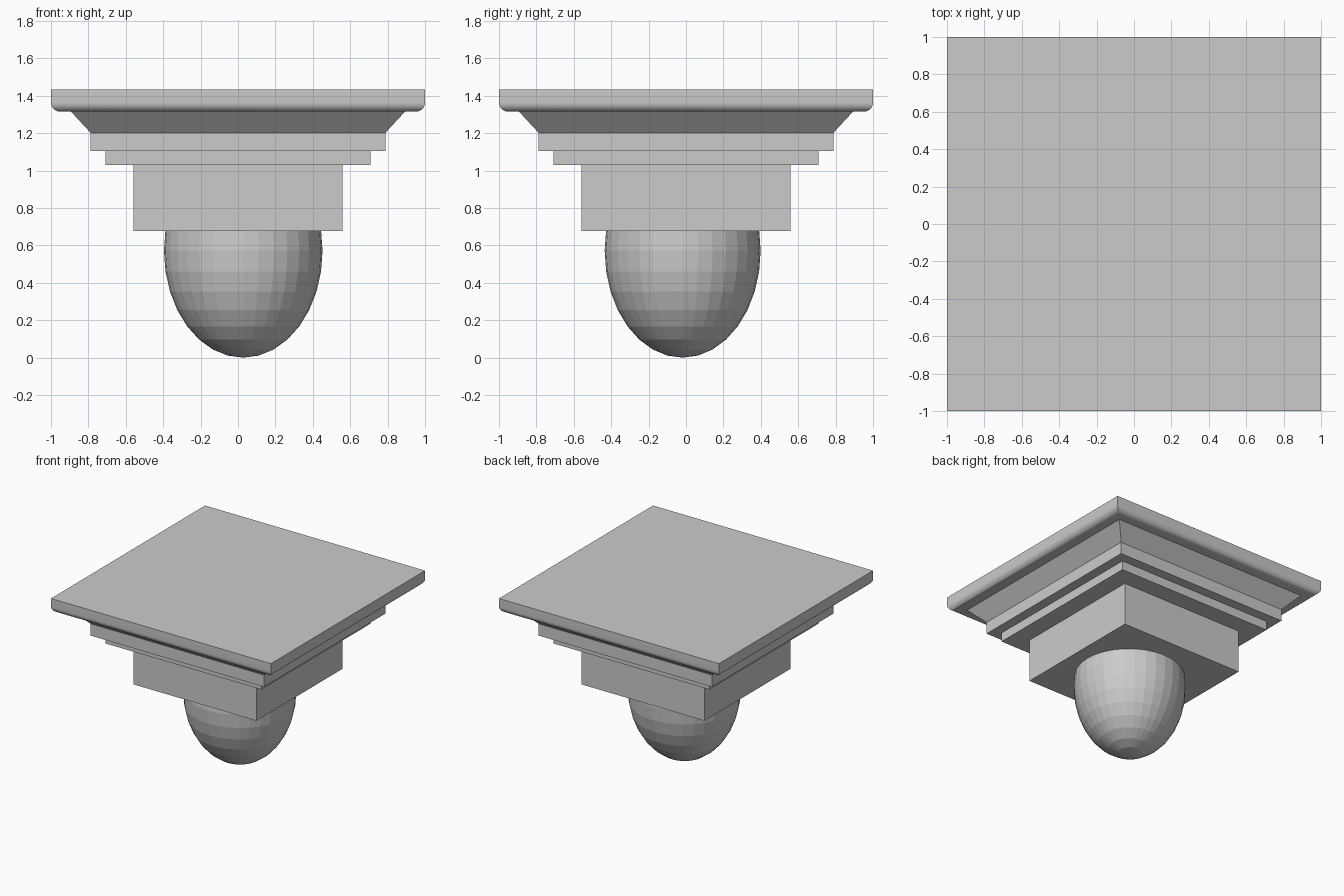
import bpy, bmesh, math

if "Cube" in bpy.data.objects:
    bpy.data.objects.remove(bpy.data.objects["Cube"])


def square_loft(name, profile):
    """Closed square solid from (half width, z) points listed top to bottom."""
    bm = bmesh.new()
    rings = [[bm.verts.new((sx * h, sy * h, z))
              for sx, sy in ((-1, -1), (1, -1), (1, 1), (-1, 1))]
             for h, z in profile]
    for a, b in zip(rings, rings[1:]):
        for i in range(4):
            j = (i + 1) % 4
            bm.faces.new((a[i], b[i], b[j], a[j]))
    bm.faces.new(rings[0])
    bm.faces.new(rings[-1][::-1])
    bmesh.ops.recalc_face_normals(bm, faces=bm.faces)
    mesh = bpy.data.meshes.new(name)
    bm.to_mesh(mesh)
    bm.free()
    obj = bpy.data.objects.new(name, mesh)
    bpy.context.collection.objects.link(obj)
    return obj


# Top slab with a rounded lower edge
radius, bottom, steps = 0.05, 1.315, 8
arc = [(1 - radius + radius * math.cos(t), bottom + radius - radius * math.sin(t))
       for t in (math.pi / 2 * i / steps for i in range(steps + 1))]
slab = square_loft("top_slab", [(1, 1.433)] + arc)
bpy.context.view_layer.objects.active = slab
slab.select_set(True)
bpy.ops.object.shade_smooth_by_angle(angle=math.radians(30))

# Sloped and stepped mouldings
square_loft("stepped_moulding", [(0.893, 1.315), (0.788, 1.202), (0.788, 1.104),
                                 (0.708, 1.104), (0.708, 1.03)])

# Square block
square_loft("square_block", [(0.559, 1.03), (0.559, 0.677)])

# Faceted, slightly off-centre egg-shaped boss, sunk into the block
bpy.ops.mesh.primitive_uv_sphere_add(segments=32, ring_count=16, radius=1,
                                     location=(0.028, -0.018, 0.572))
boss = bpy.context.object
boss.name = "rounded_boss"
boss.scale = (0.424, 0.417, 0.572)
